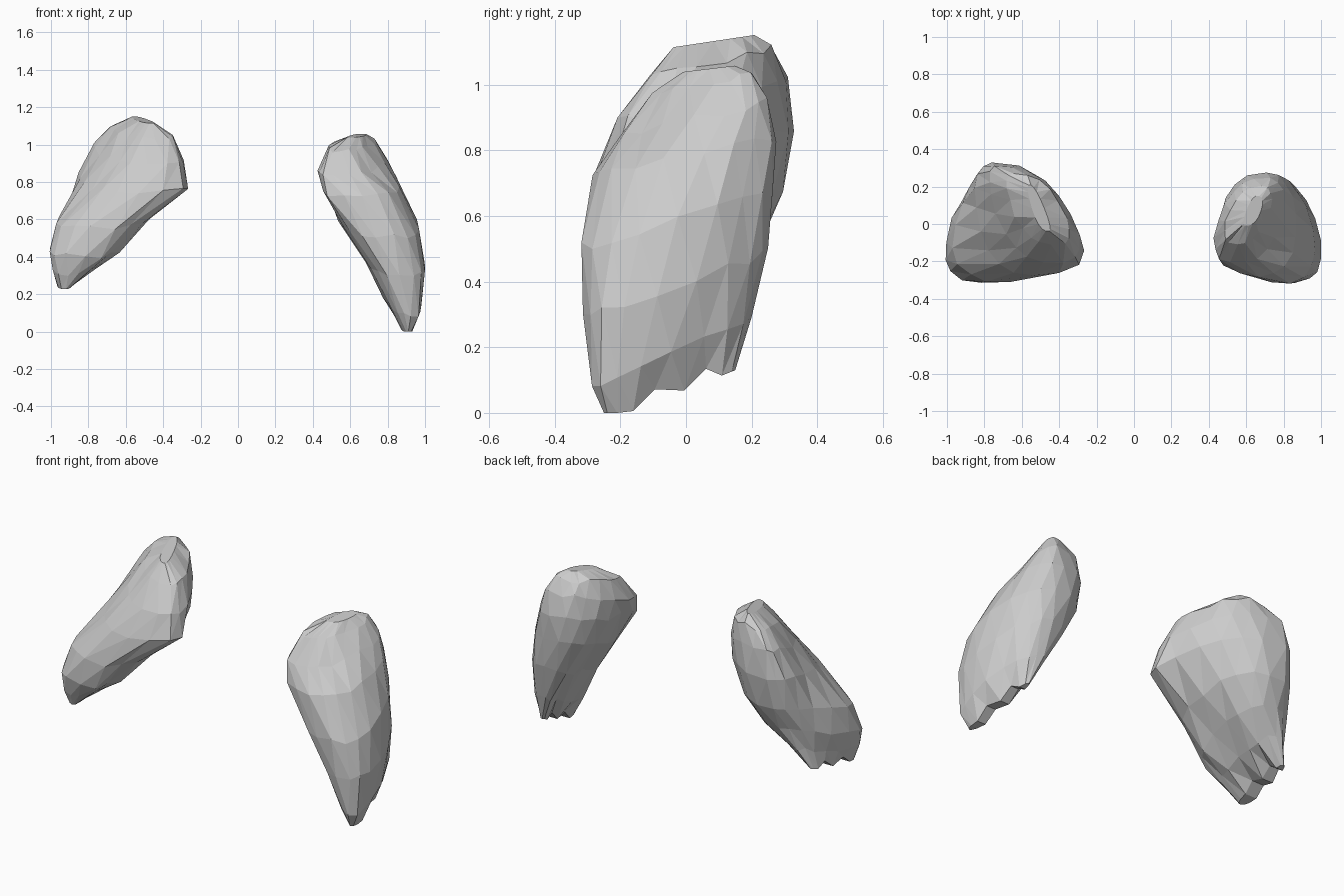
import bpy, bmesh, math, random

if "Cube" in bpy.data.objects:
    bpy.data.objects.remove(bpy.data.objects["Cube"])

SIDES = 18


def spow(v, p):
    return math.copysign(abs(v) ** p, v)


def shell(name, side, slices, skew, spur, seed):
    """Loft a faceted pad from tilted slices:
    (height, tilt, y front, y back, spine x front, spine x back, inner width, outer width)"""
    rng = random.Random(seed)
    bm = bmesh.new()
    rings = []
    last = len(slices) - 1
    for i, (z0, k, y0, y1, xf, xb, w_in, w_out) in enumerate(slices):
        ring = []
        for j in range(SIDES):
            a = 2 * math.pi * (j + 0.5 * (i % 2)) / SIDES
            v = (1 - spow(math.cos(a), 0.85)) / 2
            s = math.sin(a)
            # flatter inner side, outer bulge leaning to the front
            if s > 0:
                dx = spow(s, 0.85) * w_out * (1 + skew * (0.35 - v))
            else:
                dx = spow(s, 0.75) * w_in
            y = y0 + (y1 - y0) * v
            x = xf + (xb - xf) * v + dx
            z = z0 + k * y
            # uneven facets
            if 0 < i < last:
                x += rng.uniform(-0.008, 0.008)
                y += rng.uniform(-0.006, 0.006)
                z += rng.uniform(-0.015, 0.015)
            # ragged lower edge
            if i == 0 and j in (4, 6, 12, 14):
                z += 0.04
            # small spur on the inner front corner
            if i == 4 and j in (15, 16):
                x -= spur
            ring.append(bm.verts.new((side * x, y, max(z, 0))))
        rings.append(ring)
    # side skin, staggered triangles
    for i in range(last):
        a, b = rings[i], rings[i + 1]
        for j in range(SIDES):
            n = (j + 1) % SIDES
            if i % 2 == 0:
                bm.faces.new((a[j], a[n], b[j]))
                bm.faces.new((a[n], b[n], b[j]))
            else:
                bm.faces.new((a[j], a[n], b[n]))
                bm.faces.new((a[j], b[n], b[j]))
    # end caps
    for ring in (rings[0], rings[-1]):
        for j in range(SIDES // 2):
            quad = (ring[j], ring[j + 1], ring[-j - 2], ring[-j - 1])
            if len(set(quad)) == 4:
                bm.faces.new(quad)
    bmesh.ops.recalc_face_normals(bm, faces=bm.faces)
    bmesh.ops.triangulate(bm, faces=bm.faces)
    mesh = bpy.data.meshes.new(name)
    bm.to_mesh(mesh)
    bm.free()
    obj = bpy.data.objects.new(name, mesh)
    bpy.context.collection.objects.link(obj)
    return obj


# steeper, lower pad on the right
shell("right_shell", 1, [
    (0.07, 0.40, -0.25, 0.15, 0.91, 0.84, 0.02, 0.04),
    (0.20, 0.40, -0.29, 0.20, 0.90, 0.80, 0.07, 0.12),
    (0.40, 0.35, -0.31, 0.25, 0.86, 0.75, 0.14, 0.18),
    (0.60, 0.30, -0.32, 0.27, 0.79, 0.71, 0.21, 0.21),
    (0.78, 0.20, -0.28, 0.27, 0.67, 0.70, 0.22, 0.19),
    (0.89, 0.25, -0.21, 0.25, 0.56, 0.70, 0.18, 0.16),
    (0.99, 0.20, -0.11, 0.20, 0.55, 0.68, 0.11, 0.10),
    (1.04, 0.12, -0.01, 0.15, 0.60, 0.66, 0.03, 0.05),
], 0.15, 0.03, 3)

# flatter-lying, higher pad on the left
shell("left_shell", -1, [
    (0.27, 0.18, -0.24, 0.13, 0.92, 0.91, 0.03, 0.05),
    (0.37, 0.22, -0.28, 0.18, 0.88, 0.85, 0.12, 0.12),
    (0.48, 0.25, -0.31, 0.24, 0.82, 0.78, 0.19, 0.21),
    (0.62, 0.22, -0.31, 0.30, 0.72, 0.75, 0.26, 0.24),
    (0.80, 0.20, -0.28, 0.325, 0.53, 0.76, 0.30, 0.21),
    (0.94, 0.25, -0.21, 0.31, 0.44, 0.72, 0.24, 0.17),
    (1.05, 0.22, -0.11, 0.27, 0.44, 0.64, 0.16, 0.12),
    (1.12, 0.15, -0.04, 0.21, 0.46, 0.56, 0.03, 0.04),
], 0.6, 0.05, 8)
